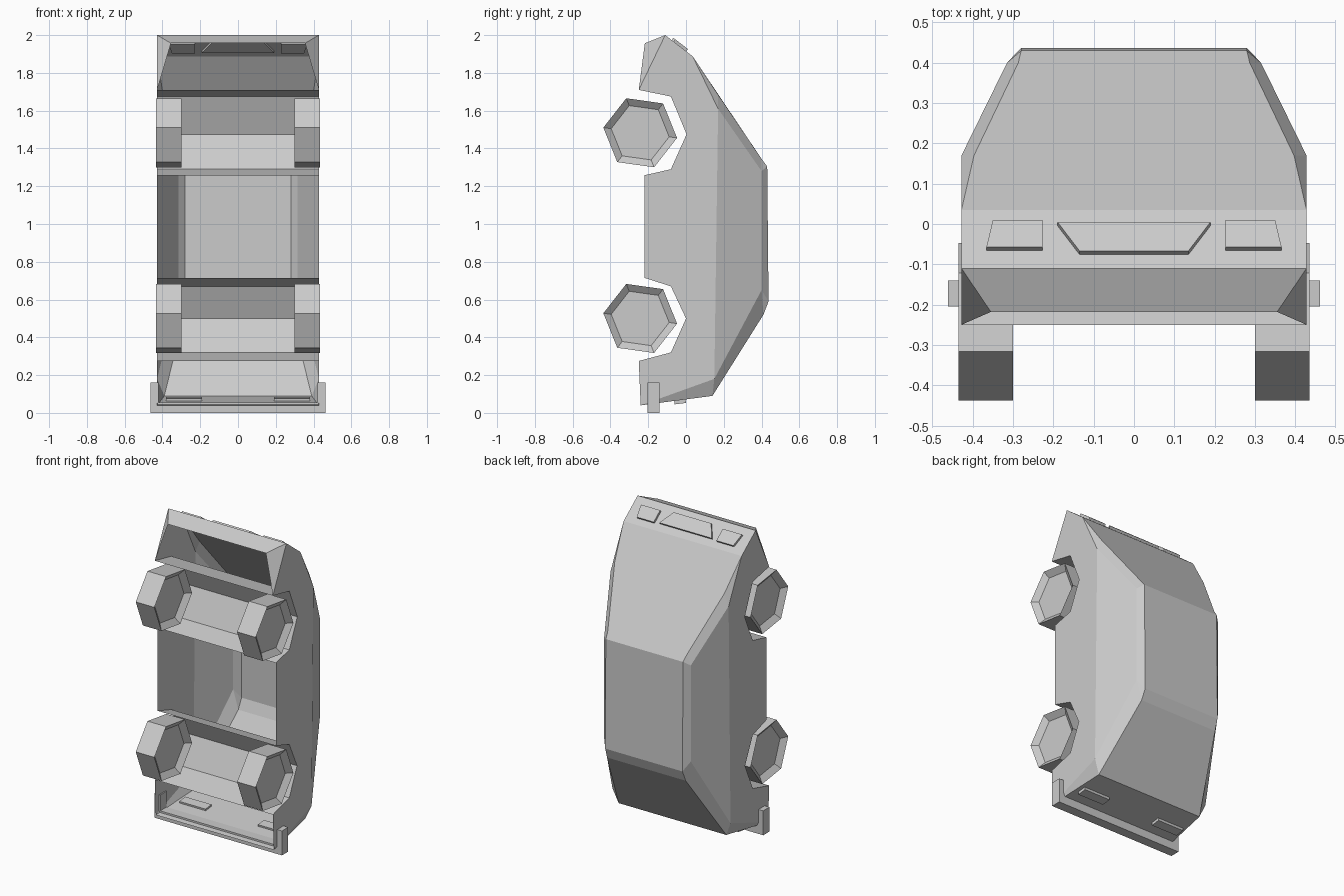
import bpy, bmesh, math
from mathutils import Vector

cube = bpy.data.objects.get("Cube")
if cube:
    bpy.data.objects.remove(cube, do_unlink=True)

# One plain grey for everything
grey = bpy.data.materials.new("plain_grey")
grey.use_nodes = True
grey.diffuse_color = (0.6, 0.6, 0.6, 1)
bsdf = grey.node_tree.nodes["Principled BSDF"]
bsdf.inputs["Base Color"].default_value = (0.6, 0.6, 0.6, 1)
bsdf.inputs["Roughness"].default_value = 0.8


def finish(name, bm):
    bmesh.ops.recalc_face_normals(bm, faces=bm.faces[:])
    mesh = bpy.data.meshes.new(name)
    bm.to_mesh(mesh)
    bm.free()
    mesh.materials.append(grey)
    obj = bpy.data.objects.new(name, mesh)
    bpy.context.collection.objects.link(obj)
    return obj


def prism(name, outline, offset, dish=0.0):
    """Closed solid swept from an outline; dish recesses both end caps."""
    bm = bmesh.new()
    n = len(outline)
    a = [bm.verts.new(p) for p in outline]
    b = [bm.verts.new(Vector(p) + Vector(offset)) for p in outline]
    caps = [bm.faces.new(a), bm.faces.new(b)]
    for i in range(n):
        j = (i + 1) % n
        bm.faces.new((a[i], a[j], b[j], b[i]))
    bmesh.ops.recalc_face_normals(bm, faces=bm.faces[:])
    if dish:
        bmesh.ops.inset_individual(bm, faces=caps, thickness=0.042, depth=-dish)
    return finish(name, bm)


# ---- Body shell: open underneath, standing on its tail ----
W = 0.428
# Underside edge with both wheel arches, from tail to nose, as (y, z)
UNDER = [(-0.24, 0.04), (-0.25, 0.275), (-0.08, 0.32), (0.0, 0.5), (-0.08, 0.67),
         (-0.22, 0.715), (-0.22, 1.258), (-0.08, 1.29), (0.003, 1.475),
         (-0.08, 1.675), (-0.25, 1.71)]
P = {f"u{i}": (W, y, z) for i, (y, z) in enumerate(UNDER)}
P.update({
    "chin": (0.355, -0.218, 1.957), "nose": (W, -0.11, 2.0), "hood": (W, 0.035, 1.888),
    "belt_front": (W, 0.17, 1.61), "belt_rear": (W, 0.15, 0.18),
    "pillar_low": (0.397, 0.17, 1.685), "pillar_high": (0.287, 0.40, 1.345),
    "roof_front": (0.28, 0.43, 1.305), "roof_rear": (0.28, 0.437, 0.59),
    "roof_tail": (0.285, 0.41, 0.52), "tail": (0.39, 0.14, 0.09),
    "rail_front": (0.315, 0.40, 1.28), "rail_rear": (0.315, 0.40, 0.65),
})
# Faces repeated on both sides
SIDES = [
    [f"u{i}" for i in range(11)] + ["nose", "hood", "belt_front", "belt_rear"],
    ["u10", "chin", "nose"],
    ["hood", "pillar_low", "belt_front"],
    ["pillar_low", "pillar_high", "rail_front", "belt_front"],
    ["pillar_high", "roof_front", "rail_front"],
    ["roof_front", "roof_rear", "rail_rear", "rail_front"],
    ["roof_rear", "roof_tail", "rail_rear"],
    ["roof_tail", "tail", "belt_rear", "rail_rear"],
    ["belt_front", "rail_front", "rail_rear", "belt_rear"],
    ["belt_rear", "tail", "u0"],
]
# Edges whose mirror images are joined by a panel across the body
ACROSS = [["chin", "nose"], ["nose", "hood"],
          ["hood", "pillar_low", "pillar_high", "roof_front"],
          ["roof_front", "roof_rear"], ["roof_rear", "roof_tail"],
          ["roof_tail", "tail"], ["tail", "u0"]]
ACROSS += [[f"u{i}", f"u{i + 1}"] for i in (1, 2, 3, 4, 6, 7, 8, 9)]

bm = bmesh.new()
left = {k: bm.verts.new(p) for k, p in P.items()}
right = {k: bm.verts.new((-p[0], p[1], p[2])) for k, p in P.items()}
for f in SIDES:
    bm.faces.new([left[k] for k in f])
    bm.faces.new([right[k] for k in reversed(f)])
for chain in ACROSS:
    bm.faces.new([left[k] for k in chain] + [right[k] for k in reversed(chain)])
finish("body_shell", bm)

# ---- Six-sided wheels with dished faces ----
for end, zc in (("front", 1.483), ("rear", 0.5)):
    for side, x in (("left", 0.30), ("right", -0.435)):
        ring = [(x, -0.2425 + 0.197 * math.cos(math.radians(172 + 60 * k)),
                 zc + 0.197 * math.sin(math.radians(172 + 60 * k))) for k in range(6)]
        prism(f"{end}_{side}_wheel", ring, (0.135, 0, 0), dish=0.03)

# ---- Rear bumper: a bar with upturned ends ----
half = [(0.42, 0.056), (0.42, 0.16), (0.462, 0.16), (0.462, 0.0)]
bar = half + [(-x, z) for x, z in reversed(half)]
prism("rear_bumper", [(x, -0.205, z) for x, z in bar], (0, 0.065, 0))

# ---- Headlights and grille: plates set through the sloping nose ----
normal = Vector((0, 0.618, 0.786))


def nose_plate(name, outline, depth=0.015):
    pts = [Vector((x, y, 2.0 - (y + 0.11) * 0.112 / 0.145)) - normal * depth
           for x, y in outline]
    prism(name, pts, normal * depth * 2)


nose_plate("grille", [(-0.19, -0.004), (0.19, -0.004), (0.135, -0.076), (-0.135, -0.076)])
for side, s in (("left", 1), ("right", -1)):
    nose_plate(f"{side}_headlight", [(s * 0.227, 0.001), (s * 0.35, 0.001),
                                     (s * 0.366, -0.066), (s * 0.227, -0.066)])
    # Tail lights set through the rear panel
    prism(f"{side}_tail_light",
          [(s * x, y, 0.045 + (y + 0.06) * 0.13) for x, y in
           ((0.19, -0.06), (0.38, -0.06), (0.38, 0.0), (0.19, 0.0))], (0, -0.004, 0.03))
